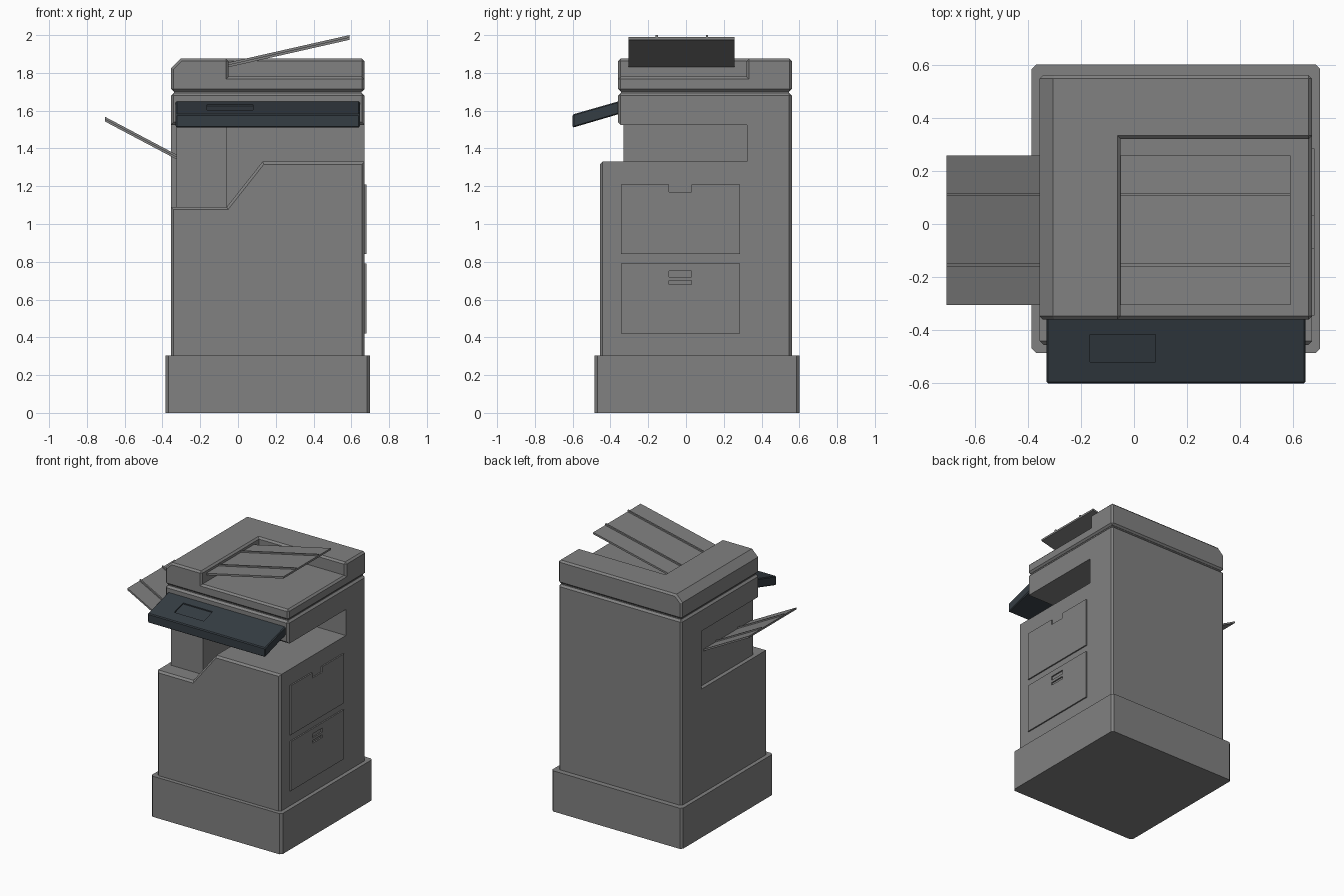
import bpy, bmesh

if "Cube" in bpy.data.objects:
    bpy.data.objects.remove(bpy.data.objects["Cube"])


def material(name, rgb):
    m = bpy.data.materials.new(name)
    m.diffuse_color = (*rgb, 1)
    m.use_nodes = True
    m.node_tree.nodes["Principled BSDF"].inputs["Base Color"].default_value = m.diffuse_color
    return m


GREY = material("casing_grey", (0.22, 0.22, 0.22))
DARK = material("panel_slate", (0.036, 0.047, 0.057))


def prism(name, pts, t0, t1, axis="y", mat=GREY):
    """Extrude a profile: (x, z) along y, or (y, z) along x."""
    bm = bmesh.new()
    put = (lambda a, b, t: (a, t, b)) if axis == "y" else (lambda a, b, t: (t, a, b))
    rings = [[bm.verts.new(put(a, b, t)) for a, b in pts] for t in (t0, t1)]
    n = len(pts)
    for ring in rings:
        bm.faces.new(ring)
    for i in range(n):
        j = (i + 1) % n
        bm.faces.new((rings[0][i], rings[0][j], rings[1][j], rings[1][i]))
    bmesh.ops.recalc_face_normals(bm, faces=bm.faces)
    me = bpy.data.meshes.new(name)
    bm.to_mesh(me)
    bm.free()
    me.materials.append(mat)
    ob = bpy.data.objects.new(name, me)
    bpy.context.collection.objects.link(ob)
    return ob


def box(name, x, y, z, mat=GREY):
    return prism(name, [(x[0], z[0]), (x[1], z[0]), (x[1], z[1]), (x[0], z[1])], *y, mat=mat)


def cut(ob, cutter):
    """Subtract the cutter, then delete it."""
    mat = ob.data.materials[0]
    mod = ob.modifiers.new("cut", "BOOLEAN")
    mod.operation, mod.solver, mod.object = "DIFFERENCE", "EXACT", cutter
    dg = bpy.context.evaluated_depsgraph_get()
    me = bpy.data.meshes.new_from_object(ob.evaluated_get(dg))
    ob.modifiers.clear()
    ob.data = me
    me.materials.clear()
    me.materials.append(mat)
    bpy.data.objects.remove(cutter)


def chamfer(ob, width, rule):
    """Chamfer the sharp convex edges that satisfy rule(midpoint, direction)."""
    bm = bmesh.new()
    bm.from_mesh(ob.data)
    edges = []
    for e in bm.edges:
        a, b = e.verts[0].co, e.verts[1].co
        if len(e.link_faces) == 2 and e.calc_face_angle_signed(0) > 0.9:
            if rule((a + b) / 2, (b - a).normalized()):
                edges.append(e)
    bmesh.ops.bevel(bm, geom=edges, offset=width, segments=1, affect="EDGES", profile=0.5)
    bm.to_mesh(ob.data)
    bm.free()


def upright(m, d):
    return abs(d.z) > 0.99


# Plinth
base = box("base_plinth", (-0.385, 0.70), (-0.485, 0.60), (0, 0.305))
chamfer(base, 0.016, upright)

# Main cabinet, cut away above the stepped front down to the rear column
body = box("main_cabinet", (-0.355, 0.67), (-0.455, 0.56), (0.305, 1.525))
cut(body, prism("cabinet_cutter", [(-0.5, 1.09), (-0.06, 1.09), (0.13, 1.33), (0.8, 1.33),
                                   (0.8, 1.7), (-0.5, 1.7)], -0.6, 0.322))
chamfer(body, 0.014, lambda m, d: m.y < -0.45 and m.z > 1.0
        or upright(m, d) and (m.y < -0.45 or m.y > 0.55))

# Inner paper path housing on the left of the output bay
box("inner_housing", (-0.325, -0.06), (-0.33, 0.33), (1.08, 1.53))

# Scanner section over the bay
scanner = box("scanner_section", (-0.355, 0.67), (-0.36, 0.56), (1.525, 1.693))
chamfer(scanner, 0.014, lambda m, d: upright(m, d) or m.z > 1.68 or m.y < -0.35)
box("lid_gap", (-0.34, 0.655), (-0.345, 0.545), (1.685, 1.71))

# Feeder lid: raised along the left and the back
lid = prism("feeder_lid", [(-0.355, 1.702), (0.67, 1.702), (0.67, 1.875),
                           (-0.305, 1.875), (-0.355, 1.825)], -0.36, 0.56)
cut(lid, box("lid_cutter", (-0.05, 0.9), (-0.6, 0.32), (1.78, 2.1)))
chamfer(lid, 0.013, lambda m, d: True)


# Sloping paper trays, each with two ribs
def tray(name, start, end, thick):
    def band(lo, hi):
        (x0, z0), (x1, z1) = start, end
        return [(x0, z0 + lo), (x1, z1 + lo), (x1, z1 + hi), (x0, z0 + hi)]
    prism(name, band(0, thick), -0.305, 0.258)
    for i, y in enumerate((-0.155, 0.111)):
        prism(f"{name}_rib_{i + 1}", band(thick - 0.002, thick + 0.011), y - 0.006, y + 0.006)


tray("feeder_tray", (-0.06, 1.828), (0.59, 1.975), 0.014)
tray("side_tray", (-0.325, 1.342), (-0.705, 1.543), 0.014)

# Tilted control panel with a recessed screen
panel = prism("control_panel", [(-0.355, 1.65), (-0.60, 1.58), (-0.60, 1.51), (-0.355, 1.582)],
              -0.33, 0.645, "x", DARK)
chamfer(panel, 0.006, lambda m, d: m.y < -0.4)


def slope(y):
    return 1.65 + (y + 0.355) * 0.07 / 0.245


cut(panel, prism("screen_cutter", [(y, slope(y) + h) for y, h in
                                   ((-0.415, -0.008), (-0.52, -0.008), (-0.52, 0.05), (-0.415, 0.05))],
                 -0.165, 0.08, "x"))

# Access doors on the right side
prism("upper_side_door", [(-0.345, 0.84), (0.285, 0.84), (0.285, 1.21), (0.03, 1.21),
                          (0.03, 1.17), (-0.09, 1.17), (-0.09, 1.21), (-0.345, 1.21)],
      0.665, 0.68, "x")
lower = box("lower_side_door", (0.665, 0.68), (-0.345, 0.285), (0.42, 0.79))
cut(lower, box("door_cutter", (0.6, 0.8), (-0.09, 0.03), (0.68, 0.75)))
box("lower_door_handle", (0.665, 0.68), (-0.09, 0.03), (0.70, 0.72))
